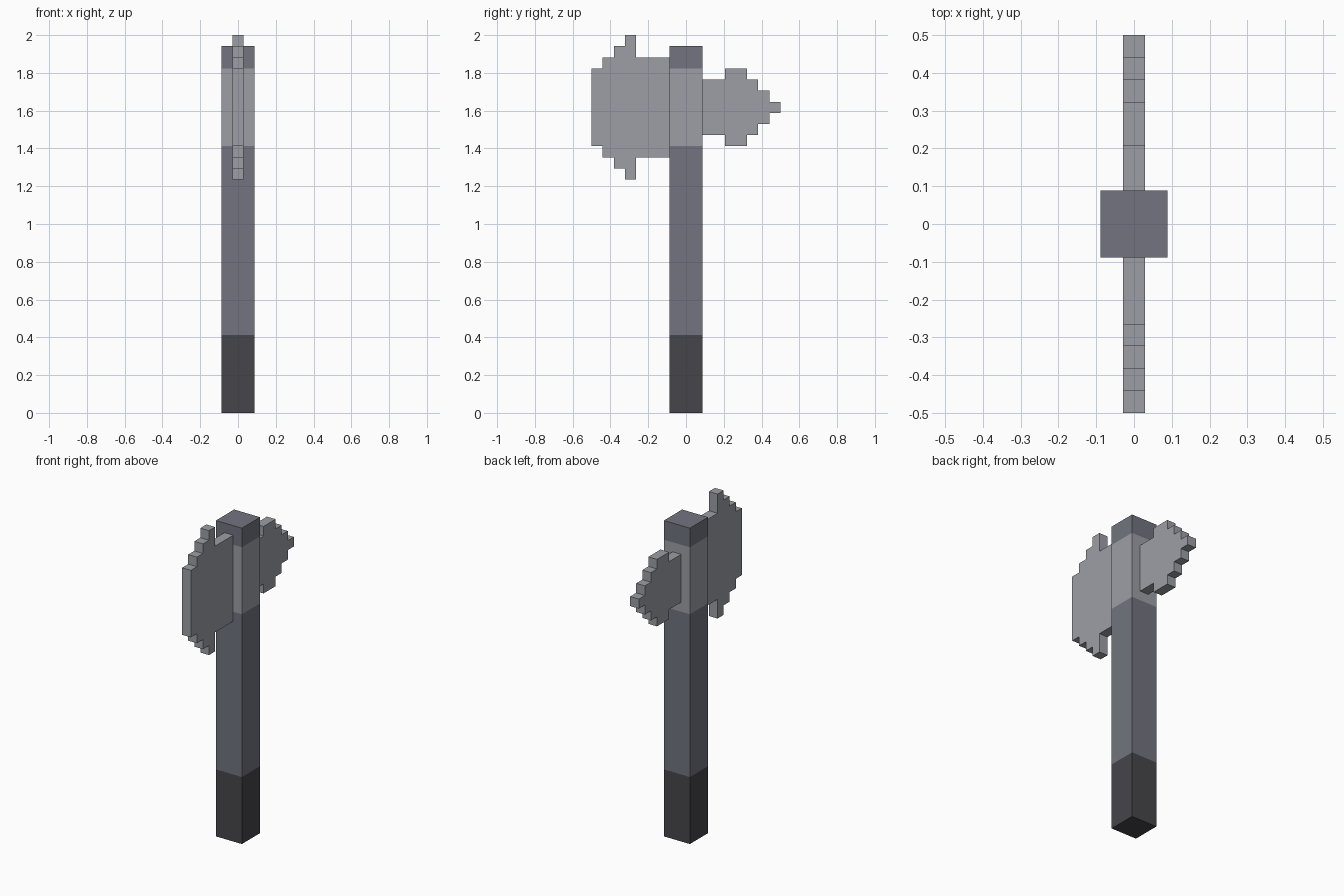
import bpy, bmesh

if "Cube" in bpy.data.objects:
    bpy.data.objects.remove(bpy.data.objects["Cube"], do_unlink=True)

U = 1 / 17  # size of one block


def material(name, rgb):
    lin = [((c / 255 + 0.055) / 1.055) ** 2.4 for c in rgb] + [1]
    m = bpy.data.materials.new(name)
    m.use_nodes = True
    m.diffuse_color = lin
    bsdf = m.node_tree.nodes["Principled BSDF"]
    bsdf.inputs["Base Color"].default_value = lin
    bsdf.inputs["Roughness"].default_value = 0.8
    return m


steel = material("light steel", (156, 159, 166))
shaft = material("slate grey", (114, 116, 127))
grip = material("charcoal", (70, 69, 74))


def finish(name, bm, mats):
    bmesh.ops.recalc_face_normals(bm, faces=bm.faces)
    mesh = bpy.data.meshes.new(name)
    bm.to_mesh(mesh)
    bm.free()
    for m in mats:
        mesh.materials.append(m)
    obj = bpy.data.objects.new(name, mesh)
    bpy.context.collection.objects.link(obj)
    return obj


def handle():
    """Square post cut into coloured bands by height."""
    levels = [0, 7, 24, 31, 33]
    band_materials = [0, 1, 2, 1]
    bm = bmesh.new()
    h = 1.5 * U
    rings = [[bm.verts.new((x, y, z * U))
              for x, y in ((-h, -h), (h, -h), (h, h), (-h, h))] for z in levels]
    for low, high, mat in zip(rings, rings[1:], band_materials):
        for i in range(4):
            j = (i + 1) % 4
            bm.faces.new((low[i], low[j], high[j], high[i])).material_index = mat
    bm.faces.new(rings[0]).material_index = 0
    bm.faces.new(rings[-1]).material_index = 1
    finish("handle", bm, [grip, shaft, steel])


def blade(name, steps):
    """Stepped slab; each step is (y start, y end, z bottom, z top) in blocks."""
    upper, lower = [], []
    for y0, y1, z0, z1 in steps:
        upper += [(y0, z1), (y1, z1)]
        lower += [(y0, z0), (y1, z0)]
    outline = upper + lower[::-1]
    bm = bmesh.new()
    face = bm.faces.new([bm.verts.new((-U / 2, y * U, z * U)) for y, z in outline])
    side = bmesh.ops.extrude_face_region(bm, geom=[face])["geom"]
    bmesh.ops.translate(bm, vec=(U, 0, 0),
                        verts=[v for v in side if isinstance(v, bmesh.types.BMVert)])
    finish(name, bm, [steel])


handle()

# Broad cutting blade at the front
blade("axe_blade", [(-8.5, -7.5, 24, 31), (-7.5, -6.5, 23, 32), (-6.5, -5.5, 22, 33),
                    (-5.5, -4.5, 21, 34), (-4.5, -1.5, 23, 32)])

# Pointed spike at the back
blade("back_spike", [(1.5, 3.5, 25, 30), (3.5, 5.5, 24, 31), (5.5, 6.5, 25, 30),
                     (6.5, 7.5, 26, 29), (7.5, 8.5, 27, 28)])
